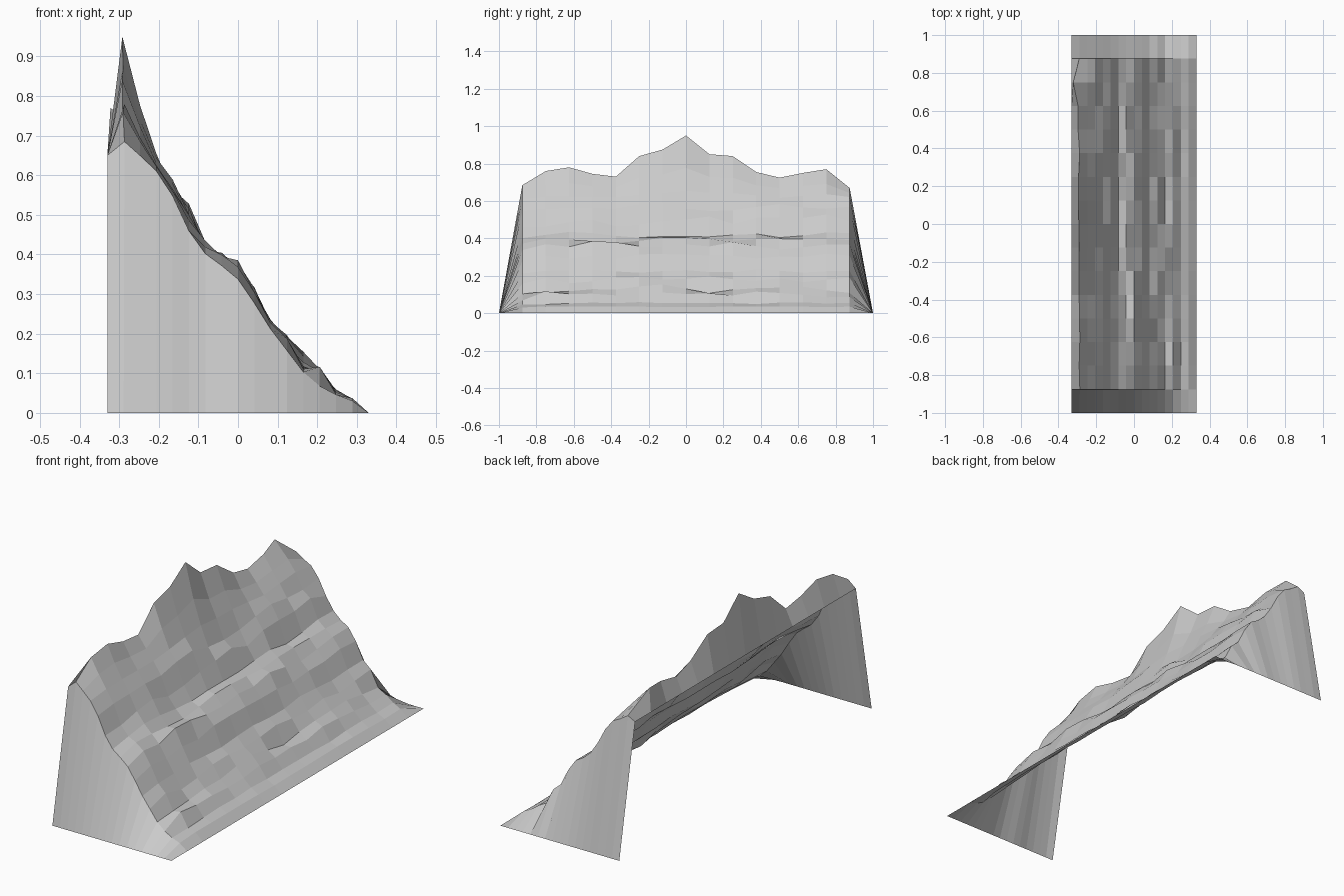
import bpy, bmesh, random

if "Cube" in bpy.data.objects:
    bpy.data.objects.remove(bpy.data.objects["Cube"])

random.seed(4)
N = 17
DX, DY = 0.66 / (N - 1), 2.0 / (N - 1)

# slope profile from back edge to foot: lowest and highest heights per column
low = [.65, .685, .65, .61, .545, .455, .40, .37, .335, .275, .21, .155, .10, .065, .045, .03, 0]
high = [.65, .685, .65, .63, .605, .545, .44, .408, .387, .325, .24, .205, .165, .125, .065, .038, 0]
# ridge line heights along y, end rows are the ground skirts
ridge = [0, .685, .76, .78, .745, .73, .84, .875, .95, .85, .84, .755, .725, .75, .77, .67, 0]
# how strongly the ridge line lifts the columns behind the crest
lift = {1: 1.0, 2: .48, 3: .1}


def smooth_noise():
    """Random values along y, gently correlated between neighbours."""
    raw = [random.random() for _ in range(N + 1)]
    return [.65 * raw[j] + .35 * raw[j + 1] for j in range(N)]


bm = bmesh.new()
columns = []
for i in range(N):
    noise = smooth_noise()
    col = []
    for j in range(N):
        x, y = -0.33 + i * DX, -1 + j * DY
        if j in (0, N - 1):
            z = 0
        else:
            t = 0.05 if j == 1 else noise[j]
            z = low[i] + (high[i] - low[i]) * t + lift.get(i, 0) * (ridge[j] - .685)
        if i == 1 and j == 14:      # crest point pushed back
            x = -0.322
        elif i == 1 and 0 < j < N - 1:
            x += random.uniform(-.008, .003)
        col.append(bm.verts.new((x, y, z)))
    columns.append(col)

# cliff face, foot and both end skirts as one open quad grid
for a, b in zip(columns, columns[1:]):
    for j in range(N - 1):
        bm.faces.new((a[j], b[j], b[j + 1], a[j + 1]))

mesh = bpy.data.meshes.new("rocky_slope")
bm.to_mesh(mesh)
bm.free()
slope = bpy.data.objects.new("rocky_slope", mesh)
bpy.context.collection.objects.link(slope)
